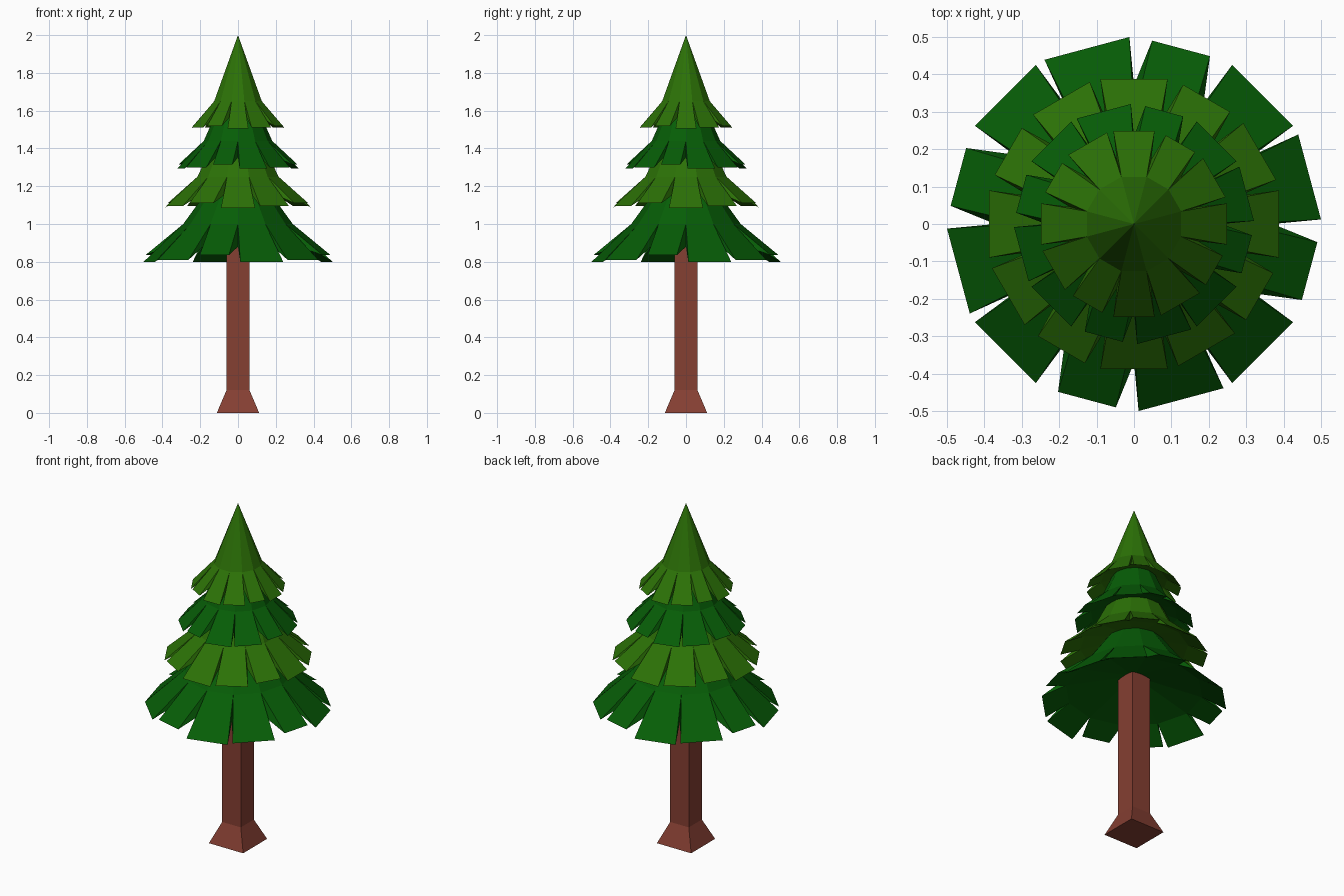
import bpy, bmesh, math
from mathutils import Vector

if "Cube" in bpy.data.objects:
    bpy.data.objects.remove(bpy.data.objects["Cube"])


def material(name, rgb):
    m = bpy.data.materials.new(name)
    m.diffuse_color = (*rgb, 1)
    m.use_nodes = True
    m.node_tree.nodes["Principled BSDF"].inputs["Base Color"].default_value = m.diffuse_color
    return m


BARK = material("brown bark", (0.235, 0.050, 0.032))
DARK = material("dark green", (0.002, 0.110, 0.002))
LIGHT = material("light green", (0.025, 0.168, 0.002))


def finish(bm, name, mat):
    bmesh.ops.remove_doubles(bm, verts=bm.verts, dist=1e-5)
    bmesh.ops.recalc_face_normals(bm, faces=bm.faces)
    me = bpy.data.meshes.new(name)
    bm.to_mesh(me)
    bm.free()
    me.materials.append(mat)
    ob = bpy.data.objects.new(name, me)
    bpy.context.collection.objects.link(ob)


def face(bm, *pts):
    bm.faces.new([bm.verts.new(p) for p in pts])


# Square trunk with a flared foot
bm = bmesh.new()
rings = []
for h, z in ((0.112, 0), (0.061, 0.12), (0.061, 1.03)):
    rings.append([bm.verts.new((x * h, y * h, z))
                  for x, y in ((-1, -1), (1, -1), (1, 1), (-1, 1))])
for a, b in zip(rings, rings[1:]):
    for i in range(4):
        j = (i + 1) % 4
        bm.faces.new((a[i], a[j], b[j], b[i]))
bm.faces.new(rings[0])
bm.faces.new(rings[-1])
finish(bm, "trunk", BARK)


def tier(name, mat, apex, ring, tip, under, offset, widths, lifts):
    """Twelve-sided cone whose skirt is split into wedge-shaped flaps."""
    bm = bmesh.new()
    (r, zr), (rt, zt) = ring, tip
    # the notches between flaps end on a lower, wider ring
    rb = r + 0.38 * (rt - r)
    zb = zr + 0.60 * (zt - zr)
    tan = math.tan(math.pi / 12)
    top, mid = Vector((0, 0, apex)), Vector((0, 0, under))
    for k in range(12):
        ang = math.radians(offset + 30 * k)
        u = Vector((math.cos(ang), math.sin(ang), 0))
        t = Vector((-u.y, u.x, 0))

        def pair(rad, half, z):
            return [u * rad + t * s * half + Vector((0, 0, z)) for s in (-1, 1)]

        a, b = pair(r, r * tan, zr)
        c, d = pair(rb, rb * tan, zb)
        e, f = pair(rt, widths[k % 3] / 2, zt + lifts[k % 3])
        face(bm, a, b, top)          # upper cone
        face(bm, a, e, f, b)         # flap top
        face(bm, c, d, f, e)         # flap underside
        face(bm, a, c, e)            # flap sides
        face(bm, b, f, d)
        face(bm, c, mid, d)          # inner underside
    finish(bm, name, mat)


# Foliage tiers, from the bottom up
tier("bottom_branches", DARK, 1.40, (0.28, 1.0), (0.486, 0.80), 0.975,
     15, (0.235, 0.23, 0.16), (0, 0.01, 0.035))
tier("lower_middle_branches", LIGHT, 1.70, (0.215, 1.25), (0.388, 1.085), 1.22,
     0, (0.18, 0.175, 0.145), (0, 0.01, 0.025))
tier("upper_middle_branches", DARK, 1.85, (0.175, 1.44), (0.312, 1.295), 1.42,
     15, (0.15, 0.15, 0.105), (0, 0.005, 0.02))
tier("top_branches", LIGHT, 2.0, (0.126, 1.65), (0.248, 1.505), 1.61,
     0, (0.11, 0.12, 0.09), (0, 0.005, 0.015))
